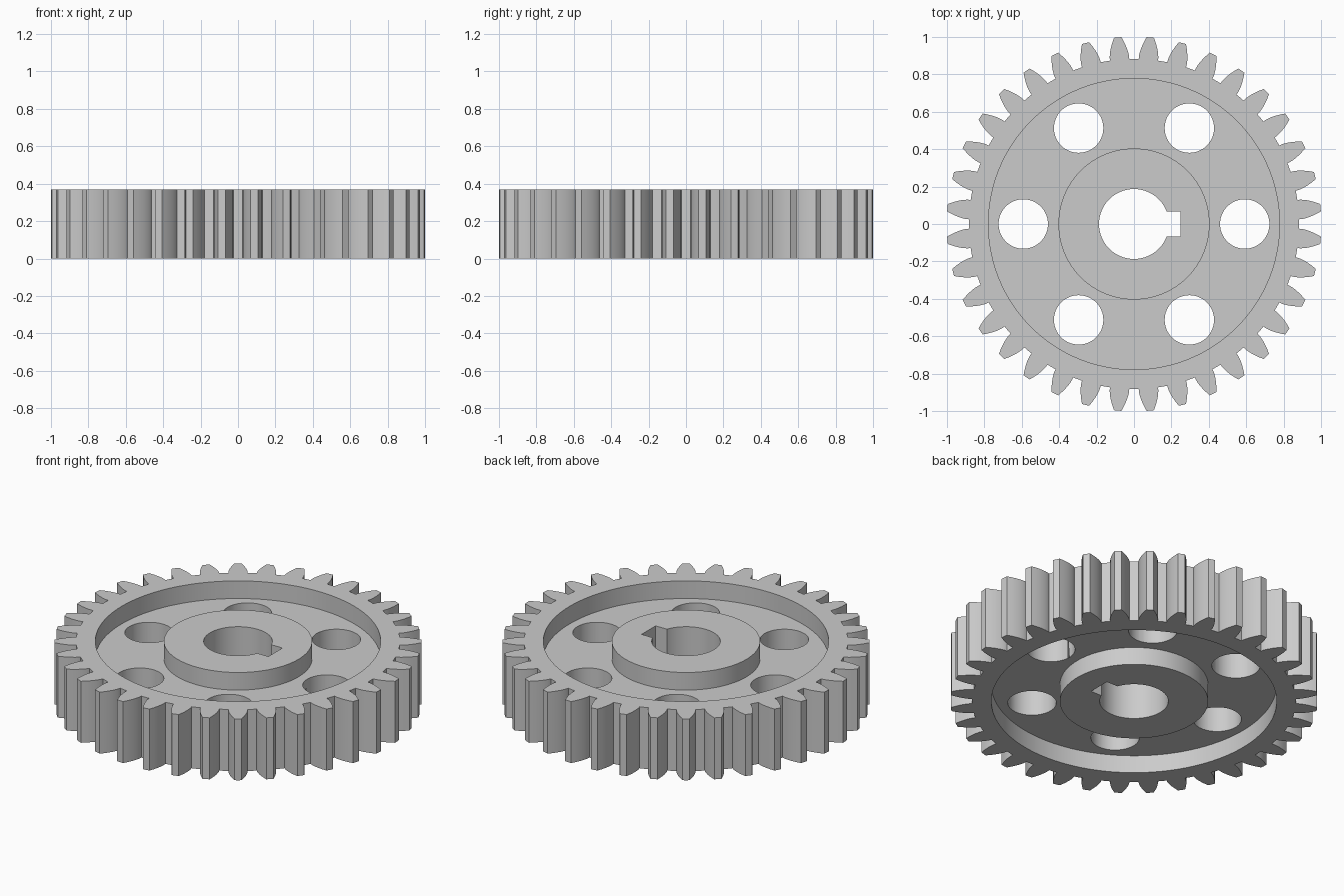
import bpy, bmesh
from math import cos, sin, tan, acos, pi, radians, tau

HEIGHT, TEETH, MODULE = 0.37, 36, 0.0527
PITCH_R = MODULE * TEETH / 2
TIP_R, ROOT_R = PITCH_R + MODULE, PITCH_R - 1.25 * MODULE
PRESSURE = radians(20)
BASE_R = PITCH_R * cos(PRESSURE)
RIM_R, HUB_R, BORE_R = 0.778, 0.404, 0.187
HOLE_R, HOLE_RING = 0.132, 0.592
RECESS = 0.106

cube = bpy.data.objects.get("Cube")
if cube:
    bpy.data.objects.remove(cube, do_unlink=True)

steel = bpy.data.materials.new("grey steel")
colour = (0.6, 0.6, 0.6, 1)
steel.diffuse_color = colour
steel.use_nodes = True
steel.node_tree.nodes["Principled BSDF"].inputs["Base Color"].default_value = colour


def make_object(name, bm):
    bmesh.ops.recalc_face_normals(bm, faces=bm.faces[:])
    mesh = bpy.data.meshes.new(name)
    bm.to_mesh(mesh)
    bm.free()
    mesh.materials.append(steel)
    obj = bpy.data.objects.new(name, mesh)
    bpy.context.collection.objects.link(obj)
    return obj


def prism(name, outline, z0, z1):
    """Solid extruded upward from a closed flat outline."""
    bm = bmesh.new()
    face = bm.faces.new([bm.verts.new((x, y, z0)) for x, y in outline])
    top = bmesh.ops.extrude_face_region(bm, geom=[face])["geom"]
    verts = [v for v in top if isinstance(v, bmesh.types.BMVert)]
    bmesh.ops.translate(bm, verts=verts, vec=(0, 0, z1 - z0))
    return make_object(name, bm)


def circle(radius, steps, cx=0, cy=0):
    return [(cx + radius * cos(tau * i / steps), cy + radius * sin(tau * i / steps))
            for i in range(steps)]


def ring(name, r0, r1, z0, z1, steps=128):
    """Rectangular-section ring around the z axis."""
    bm = bmesh.new()
    corners = [bm.verts.new(p) for p in
               ((r0, 0, z0), (r1, 0, z0), (r1, 0, z1), (r0, 0, z1))]
    edges = [bm.edges.new((corners[i], corners[(i + 1) % 4])) for i in range(4)]
    bmesh.ops.spin(bm, geom=corners + edges, cent=(0, 0, 0), axis=(0, 0, 1),
                   angle=tau, steps=steps)
    bmesh.ops.remove_doubles(bm, verts=bm.verts[:], dist=1e-5)
    return make_object(name, bm)


def half_angle(r):
    """Half the angular tooth thickness at radius r on an involute flank."""
    a = acos(min(1, BASE_R / r))
    return pi / (2 * TEETH) + (tan(PRESSURE) - PRESSURE) - (tan(a) - a)


def gear_outline(flank_steps=7):
    flank = [(ROOT_R, half_angle(BASE_R))]
    for i in range(flank_steps):
        r = BASE_R + (TIP_R - BASE_R) * (i / (flank_steps - 1)) ** 1.5
        flank.append((r, half_angle(r)))
    points = []
    for t in range(TEETH):
        centre = tau * (t + 0.5) / TEETH
        polar = [(r, centre - a) for r, a in flank] + [(TIP_R, centre)]
        polar += [(r, centre + a) for r, a in reversed(flank)]
        polar.append((ROOT_R, centre + pi / TEETH))
        points += [(r * cos(a), r * sin(a)) for r, a in polar]
    return points


# Toothed blank
gear = prism("spur_gear", gear_outline(), 0, HEIGHT)

# Recesses on both faces, bore, keyway and lightening holes
low, high = -0.1, HEIGHT + 0.1
cutters = [
    ring("lower_recess", HUB_R, RIM_R, low, RECESS),
    ring("upper_recess", HUB_R, RIM_R, HEIGHT - RECESS, high),
    prism("bore", circle(BORE_R, 96), low, high),
    prism("keyway", [(0, -0.067), (0.249, -0.067), (0.249, 0.067), (0, 0.067)], low, high),
]
for i in range(6):
    a = tau * i / 6
    cutters.append(prism("lightening_hole", circle(
        HOLE_R, 64, HOLE_RING * cos(a), HOLE_RING * sin(a)), low, high))

bpy.ops.object.select_all(action="DESELECT")
bpy.context.view_layer.objects.active = gear
gear.select_set(True)
for cutter in cutters:
    cutter.hide_render = True
    mod = gear.modifiers.new(cutter.name, "BOOLEAN")
    mod.operation, mod.solver, mod.object = "DIFFERENCE", "EXACT", cutter
    bpy.ops.object.modifier_apply(modifier=mod.name)
    bpy.data.objects.remove(cutter, do_unlink=True)

# Smooth walls with crisp edges
bpy.ops.object.shade_smooth_by_angle(angle=radians(25))
